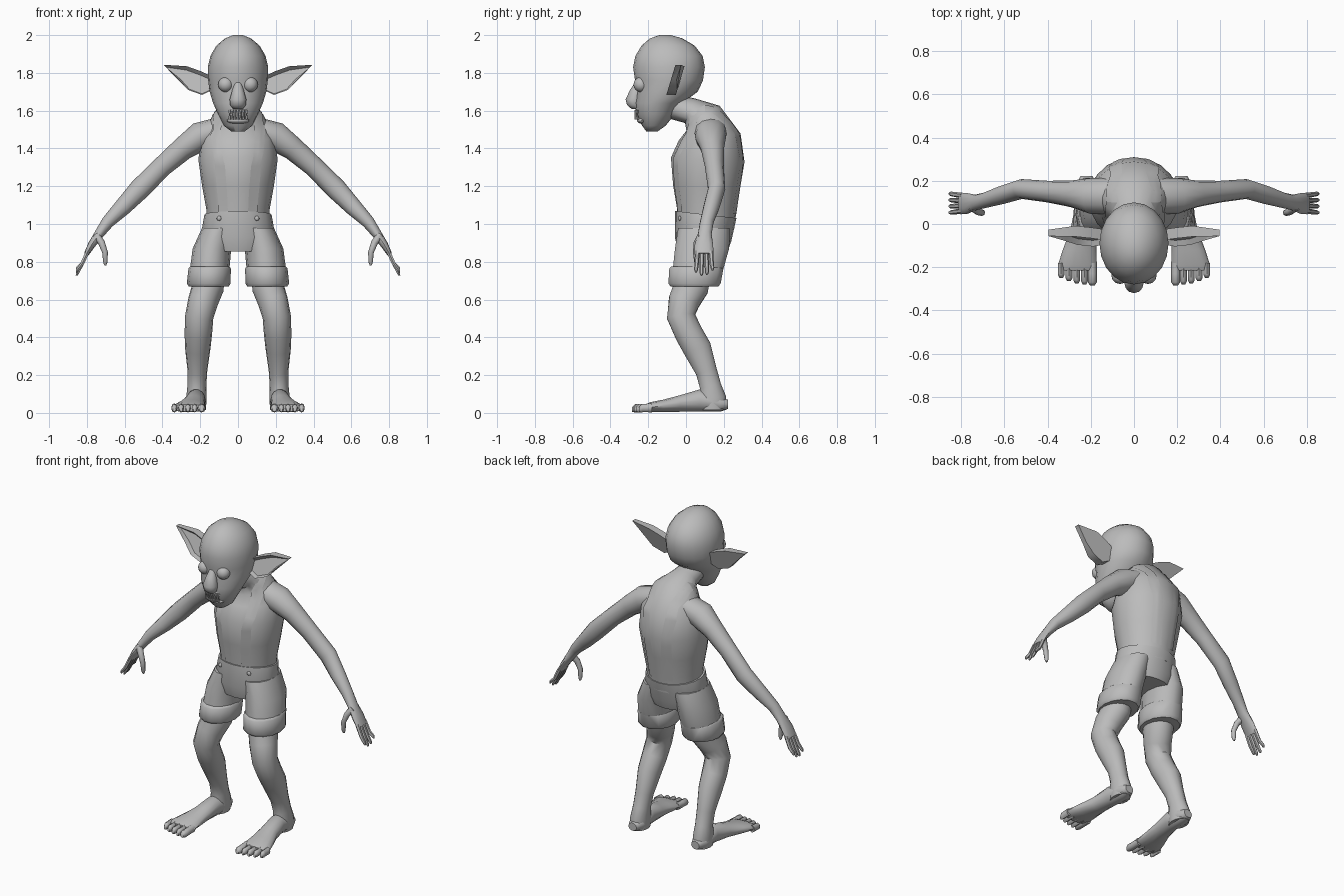
import bpy, bmesh
from math import sin, cos, pi, sqrt, radians
from mathutils import Vector

cube = bpy.data.objects.get("Cube")
if cube:
    bpy.data.objects.remove(cube, do_unlink=True)

GREY = (0.5, 0.5, 0.5, 1.0)
clay = bpy.data.materials.new("plain grey")
clay.use_nodes = True
clay.diffuse_color = GREY
clay.node_tree.nodes["Principled BSDF"].inputs["Base Color"].default_value = GREY

X, Y, Z = Vector((1, 0, 0)), Vector((0, 1, 0)), Vector((0, 0, 1))
parts = []


def finish(bm, name, pair=False):
    """Turn a bmesh into one object, or into a left and right pair."""
    bmesh.ops.recalc_face_normals(bm, faces=bm.faces[:])
    made = []
    for side in (("left_", "right_") if pair else ("",)):
        if side == "right_":
            bmesh.ops.scale(bm, vec=(-1, 1, 1), verts=bm.verts[:])
            bmesh.ops.reverse_faces(bm, faces=bm.faces[:])
        mesh = bpy.data.meshes.new(side + name)
        bm.to_mesh(mesh)
        mesh.materials.append(clay)
        obj = bpy.data.objects.new(side + name, mesh)
        bpy.context.collection.objects.link(obj)
        parts.append(obj)
        made.append(obj)
    bm.free()
    return made


def add_loft(bm, rings, axis=X, sides=12, normal=None):
    """Skin ellipses (x, y, z, radius along axis, other radius) along a path."""
    centres = [Vector(r[:3]) for r in rings]
    loops = []
    for i, ring in enumerate(rings):
        n = normal or (centres[min(i + 1, len(rings) - 1)] - centres[max(i - 1, 0)]).normalized()
        a = (axis - n * axis.dot(n)).normalized()
        b = n.cross(a)
        loops.append([bm.verts.new(centres[i] + a * cos(t) * ring[3] + b * sin(t) * ring[4])
                      for t in (2 * pi * k / sides for k in range(sides))])
    for low, high in zip(loops, loops[1:]):
        for k in range(sides):
            j = (k + 1) % sides
            bm.faces.new((low[k], low[j], high[j], high[k]))
    bm.faces.new(loops[0][::-1])
    bm.faces.new(loops[-1])


def loft(name, rings, pair=False, **options):
    bm = bmesh.new()
    add_loft(bm, rings, **options)
    return finish(bm, name, pair)


def ball(name, centre, radius, scale=(1, 1, 1), pair=False):
    bm = bmesh.new()
    bmesh.ops.create_uvsphere(bm, u_segments=12, v_segments=8, radius=radius)
    bmesh.ops.scale(bm, vec=scale, verts=bm.verts[:])
    bmesh.ops.translate(bm, vec=centre, verts=bm.verts[:])
    finish(bm, name, pair)


# Hunched torso running up into the forward-leaning neck
torso = loft("torso", [
    (0, .105, .98, .165, .15), (0, .11, 1.08, .168, .158), (0, .11, 1.2, .19, .178),
    (0, .115, 1.34, .21, .195), (0, .125, 1.46, .195, .165), (0, .09, 1.56, .14, .11),
    (0, .02, 1.6, .085, .07), (0, -.07, 1.62, .075, .065)], sides=20)[0]

# Shorts: seat, legs, turned-up cuffs and buttons
loft("shorts_seat", [(0, .09, .855, .16, .13), (0, .09, .92, .2, .15),
                     (0, .105, 1.05, .178, .163)], sides=20)
loft("shorts_leg", [(.1, .095, .98, .09, .14), (.138, .085, .87, .102, .147),
                    (.152, .06, .74, .105, .135)], pair=True, normal=Z, sides=14)
loft("shorts_cuff", [(.15, .055, .775, .104, .135), (.15, .055, .765, .112, .147),
                     (.155, .045, .685, .116, .142), (.155, .045, .67, .106, .13)],
     pair=True, normal=Z, sides=14)
ball("shorts_button", (.1, -.033, 1.03), .013, (1, .6, 1), pair=True)

# Braces: ribbons wrapped onto the torso
path = [Vector(p) for p in ((.115, -.1, 1.04), (.135, -.12, 1.3), (.14, -.03, 1.5),
                            (.12, .1, 1.63), (.11, .27, 1.56), (.09, .36, 1.36), (.065, .3, 1.05))]
bm = bmesh.new()
rows = []
for start, end in zip(path, path[1:]):
    for step in range(5):
        mid = start.lerp(end, step / 4)
        if step or not rows:
            rows.append([bm.verts.new(mid + X * w) for w in (-.042, -.014, .014, .042)])
for row, after in zip(rows, rows[1:]):
    for k in range(3):
        bm.faces.new((row[k], row[k + 1], after[k + 1], after[k]))
for strap in finish(bm, "brace_strap", pair=True):
    wrap = strap.modifiers.new("wrap", 'SHRINKWRAP')
    wrap.target = torso
    wrap.wrap_mode = 'OUTSIDE_SURFACE'
    wrap.offset = .004

# Arms, palms, fingers and thumbs
loft("arm", [
    (.1, .13, 1.5, .085, .065), (.2, .13, 1.463, .083, .078), (.29, .14, 1.4, .062, .062),
    (.4, .15, 1.305, .05, .054), (.52, .162, 1.185, .046, .056), (.61, .135, 1.09, .043, .046),
    (.69, .11, 1.01, .036, .034), (.733, .1, .95, .036, .026), (.775, .095, .89, .049, .02),
    (.803, .095, .84, .05, .013)], pair=True, axis=Y, sides=12)
bm = bmesh.new()
for i, tip in enumerate((.745, .727, .732, .755)):
    base, end = .06 + .024 * i, .053 + .029 * i
    add_loft(bm, [(.795, base, .855, .012, .012), (.825, (base + end) / 2, .79, .012, .011),
                  (.85, end, tip + .012, .01, .009), (.855, end, tip, .005, .005)],
             axis=Y, sides=6)
add_loft(bm, [(.75, .08, .94, .02, .02), (.722, .058, .9, .018, .018),
              (.704, .052, .85, .015, .015), (.702, .055, .8, .012, .012),
              (.703, .057, .782, .006, .006)], axis=Y, sides=8)
finish(bm, "fingers", pair=True)

# Bent legs
loft("leg", [
    (.15, .04, .77, .08, .1), (.16, .025, .66, .085, .095), (.185, -.01, .59, .08, .085),
    (.205, -.026, .51, .075, .077), (.21, .015, .42, .073, .076), (.213, .06, .34, .067, .077),
    (.215, .108, .22, .052, .058), (.218, .13, .14, .05, .058), (.22, .14, .08, .054, .075),
    (.22, .14, .015, .05, .07)], pair=True, sides=14)

# Long flat feet with five toes
loft("foot", [
    (.22, .222, .045, .028, .025), (.22, .18, .047, .05, .042), (.223, .07, .065, .052, .06),
    (.235, -.03, .05, .06, .045), (.252, -.12, .037, .078, .034),
    (.262, -.19, .03, .09, .027), (.263, -.215, .026, .085, .02)],
    pair=True, normal=-Y, sides=14)
bm = bmesh.new()
for i, reach in enumerate((.285, .28, .275, .265, .25)):
    x, wide = .193 + .036 * i, .021 if i == 0 else .016
    add_loft(bm, [(x, -.18, .027, wide, .024), (x, -.23, .025, wide, .021),
                  (x, .015 - reach, .024, wide, .022), (x, -reach, .018, wide / 2, .012)],
             normal=-Y, sides=8)
finish(bm, "toes", pair=True)

# Head: chin to crown
loft("head", [
    (0, -.18, 1.49, .035, .03), (0, -.17, 1.52, .075, .062), (0, -.16, 1.58, .105, .1),
    (0, -.145, 1.64, .132, .125), (0, -.1, 1.7, .15, .162), (0, -.09, 1.76, .158, .18),
    (0, -.09, 1.83, .16, .19), (0, -.09, 1.89, .146, .178), (0, -.095, 1.945, .114, .14),
    (0, -.105, 1.983, .068, .085), (0, -.11, 2, .025, .03)], normal=Z, sides=20)
ball("eye", (.065, -.238, 1.738), .04, pair=True)

# Drooping nose and lower lip
loft("nose", [(0, -.255, 1.75, .016, .014), (0, -.266, 1.71, .03, .03),
              (0, -.275, 1.66, .044, .045), (0, -.275, 1.63, .042, .037),
              (0, -.267, 1.608, .025, .02)], normal=Z, sides=12)
ball("lower_lip", (0, -.228, 1.548), .04, (1.5, .8, .45))
ball("upper_lip", (0, -.237, 1.61), .04, (1.5, .8, .45))

# Two rows of pointed teeth following the jaw
bm = bmesh.new()
for i in range(7):
    x = -.045 + .015 * i
    y = -.16 - .105 * sqrt(1 - (x / .105) ** 2)
    for root, point in ((1.603, 1.572), (1.553, 1.587)):
        add_loft(bm, [(x, y, root, .008, .008), (x, y - .006, point, .002, .002)],
                 sides=5, normal=Z)
finish(bm, "teeth")

# Wide pointed ears with a hollowed front
bm = bmesh.new()
outline = [(.135, 1.78), (.2, 1.81), (.27, 1.835), (.395, 1.843), (.315, 1.765),
           (.265, 1.71), (.19, 1.683), (.135, 1.71)]
front = bm.faces.new([bm.verts.new((x, -.105 + .3 * (z - 1.68), z)) for x, z in outline])
back = bmesh.ops.extrude_face_region(bm, geom=[front], use_keep_orig=True)["geom"]
for v in back:
    if isinstance(v, bmesh.types.BMVert):
        v.co.y += .05 if v.co.x < .3 else .03
bm.faces.ensure_lookup_table()
bmesh.ops.recalc_face_normals(bm, faces=bm.faces[:])
bmesh.ops.inset_region(bm, faces=[min(bm.faces, key=lambda f: f.normal.y)],
                       thickness=.014, depth=-.025)
finish(bm, "ear", pair=True)

# Smooth shading that keeps hard rims crisp
bpy.ops.object.select_all(action='DESELECT')
for obj in parts:
    obj.select_set(True)
bpy.context.view_layer.objects.active = torso
bpy.ops.object.shade_smooth_by_angle(angle=radians(50))
